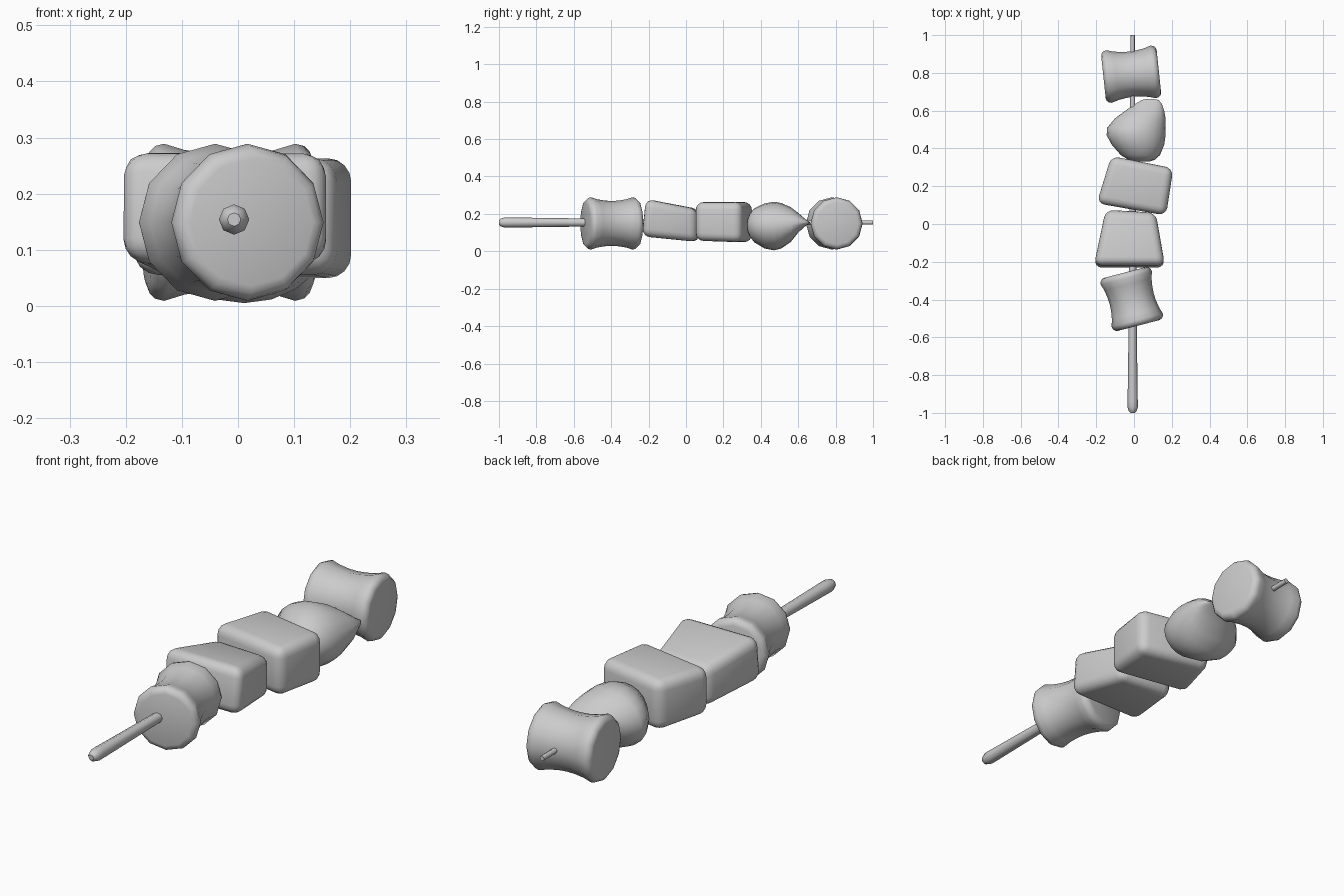
import bpy, bmesh
from math import sin, cos, pi, radians
from mathutils import Matrix, Vector

if "Cube" in bpy.data.objects:
    bpy.data.objects.remove(bpy.data.objects["Cube"])


def finish(name, bm, angle=50):
    bmesh.ops.recalc_face_normals(bm, faces=bm.faces)
    me = bpy.data.meshes.new(name)
    bm.to_mesh(me)
    bm.free()
    ob = bpy.data.objects.new(name, me)
    bpy.context.collection.objects.link(ob)
    bpy.ops.object.select_all(action='DESELECT')
    ob.select_set(True)
    bpy.context.view_layer.objects.active = ob
    bpy.ops.object.shade_smooth_by_angle(angle=radians(angle))
    return ob


def loft(name, rings, sides, loc=(0, 0, 0), turn=0):
    """Elliptical rings (y, cx, cz, rx, rz) skinned along y, with capped ends."""
    bm = bmesh.new()
    loops = []
    for y, cx, cz, rx, rz in rings:
        loops.append([bm.verts.new((cx + rx * sin(2 * pi * i / sides), y,
                                    cz + rz * cos(2 * pi * i / sides)))
                      for i in range(sides)])
    for a, b in zip(loops, loops[1:]):
        for i in range(sides):
            j = (i + 1) % sides
            bm.faces.new((a[i], a[j], b[j], b[i]))
    bm.faces.new(loops[0])
    bm.faces.new(loops[-1])
    bm.transform(Matrix.Translation(Vector(loc)) @ Matrix.Rotation(radians(turn), 4, 'Z'))
    return finish(name, bm)


def spool(name, loc, length, turn):
    """Waisted cylinder with softened rims."""
    h = length / 2
    half = [(h, 0.113), (h - 0.004, 0.126), (h - 0.014, 0.136), (h - 0.03, 0.14),
            (h * 0.55, 0.129), (h * 0.25, 0.122)]
    prof = [(-y, r) for y, r in half] + [(0, 0.12)] + half[::-1]
    return loft(name, [(y, 0, 0, r, r) for y, r in prof], 12, loc, turn)


def chunk(name, outline, z_front, z_back, inset=0.0):
    """Rounded block: outline is front-left, front-right, back-right, back-left."""
    bm = bmesh.new()
    spans = (z_front, z_front, z_back, z_back)
    low = [bm.verts.new((x, y, s[0])) for (x, y), s in zip(outline, spans)]
    top = []
    for k, ((x, y), s) in enumerate(zip(outline, spans)):
        top.append(bm.verts.new((x, y + (inset if k < 2 else 0), s[1])))
    for i in range(4):
        j = (i + 1) % 4
        bm.faces.new((low[i], low[j], top[j], top[i]))
    bm.faces.new(low[::-1])
    bm.faces.new(top)
    bmesh.ops.bevel(bm, geom=bm.edges[:], offset=0.042, segments=4,
                    profile=0.5, affect='EDGES')
    return finish(name, bm)


# tapered stick with a rounded handle end
loft("skewer", [(y, -0.007, 0.154, r, r) for y, r in
                ((-1, 0.012), (-0.99, 0.021), (-0.97, 0.027), (-0.94, 0.027),
                 (-0.5, 0.021), (0.5, 0.014), (1, 0.011))], 8)

# waisted pieces at both ends
spool("front_spool_piece", (-0.012, -0.397, 0.149), 0.29, 14.5)
spool("back_spool_piece", (-0.015, 0.793, 0.149), 0.295, 96 - 180)

# two rounded chunks
chunk("front_wedge_chunk",
      [(-0.212, -0.235), (0.164, -0.235), (0.115, 0.06), (-0.15, 0.075)],
      (0.08, 0.28), (0.05, 0.225), 0.02)
chunk("middle_block_chunk",
      [(-0.197, 0.11), (0.17, 0.045), (0.208, 0.295), (-0.12, 0.36)],
      (0.057, 0.263), (0.048, 0.263))

# round piece narrowing to a flat ridge: y, x range, z range
spans = [(0.33, 0.00, 0.08, 0.11, 0.17), (0.34, -0.03, 0.11, 0.08, 0.20),
         (0.365, -0.07, 0.138, 0.048, 0.23), (0.42, -0.118, 0.16, 0.015, 0.256),
         (0.47, -0.145, 0.167, 0.005, 0.265), (0.51, -0.142, 0.168, 0.015, 0.258),
         (0.56, -0.10, 0.167, 0.05, 0.236), (0.60, -0.045, 0.16, 0.10, 0.205),
         (0.635, 0.005, 0.148, 0.132, 0.175), (0.655, 0.04, 0.132, 0.147, 0.16),
         (0.662, 0.06, 0.11, 0.15, 0.156)]
loft("teardrop_piece", [(y, (a + b) / 2, (c + d) / 2, (b - a) / 2, (d - c) / 2)
                        for y, a, b, c, d in spans], 20)
